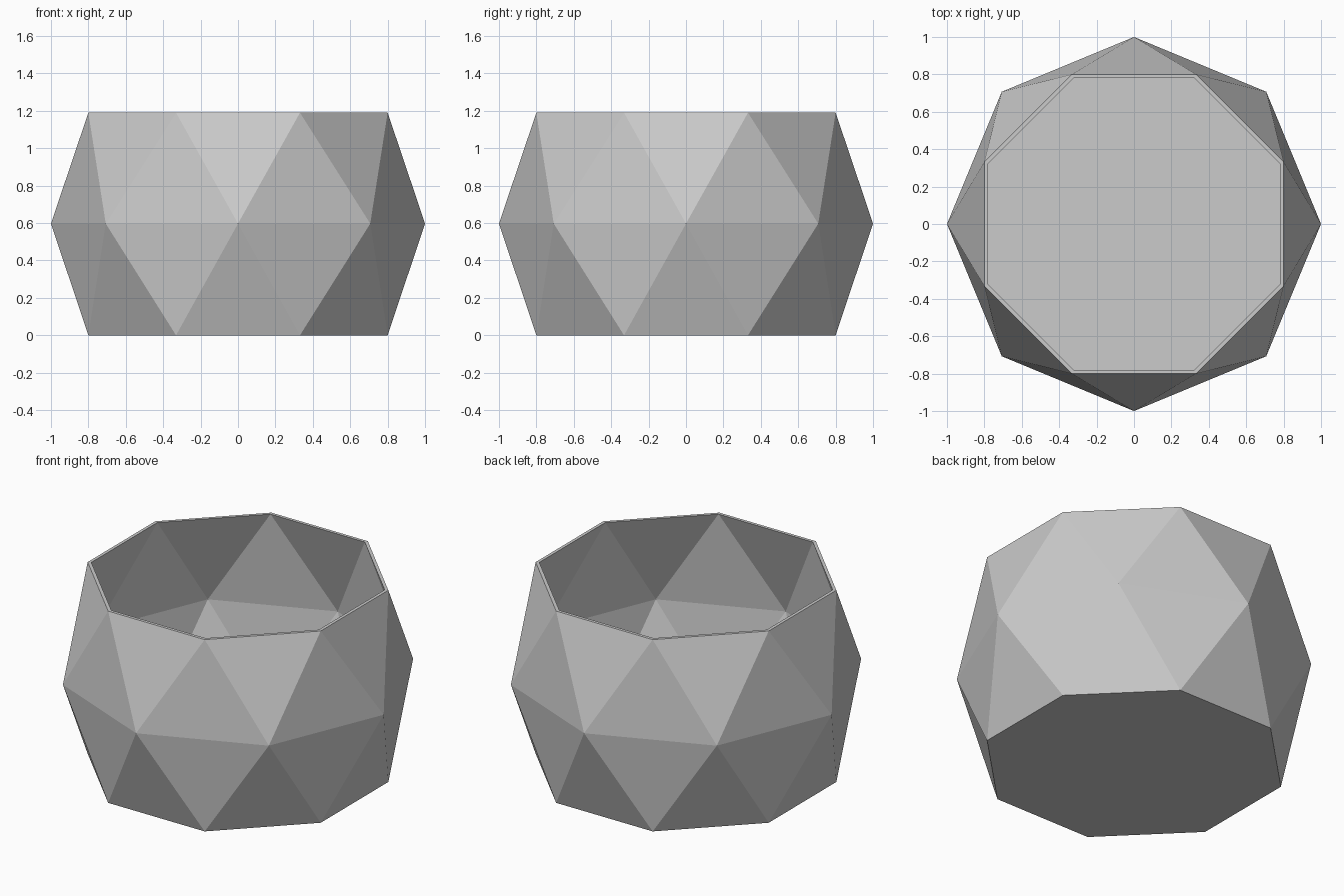
import bpy, bmesh
from math import cos, sin, pi

if "Cube" in bpy.data.objects:
    bpy.data.objects.remove(bpy.data.objects["Cube"])

N = 8
bm = bmesh.new()


def ring(radius, z, turn):
    # octagon of vertices, optionally turned by half a step
    return [bm.verts.new((radius * cos((i + turn) * 2 * pi / N),
                          radius * sin((i + turn) * 2 * pi / N), z)) for i in range(N)]


def zigzag(straight, turned):
    # triangle band between a ring and a half-step turned ring
    for i in range(N):
        j = (i + 1) % N
        bm.faces.new((straight[i], straight[j], turned[i]))
        bm.faces.new((straight[j], turned[j], turned[i]))


# outer shell
base = ring(0.866, 0.0, 0.5)
belt = ring(1.0, 0.597, 0)
rim = ring(0.866, 1.19, 0.5)
zigzag(belt, base)
zigzag(belt, rim)
bm.faces.new(base)

# inner shell and floor
floor = ring(0.849, 0.02, 0.5)
inner_belt = ring(0.978, 0.597, 0)
inner_rim = ring(0.845, 1.19, 0.5)
zigzag(inner_belt, floor)
zigzag(inner_belt, inner_rim)
bm.faces.new(floor)

# flat lip joining both shells
for i in range(N):
    j = (i + 1) % N
    bm.faces.new((rim[i], rim[j], inner_rim[j], inner_rim[i]))

bmesh.ops.recalc_face_normals(bm, faces=bm.faces[:])
mesh = bpy.data.meshes.new("faceted_planter")
bm.to_mesh(mesh)
bm.free()
bpy.context.collection.objects.link(bpy.data.objects.new("faceted_planter", mesh))
